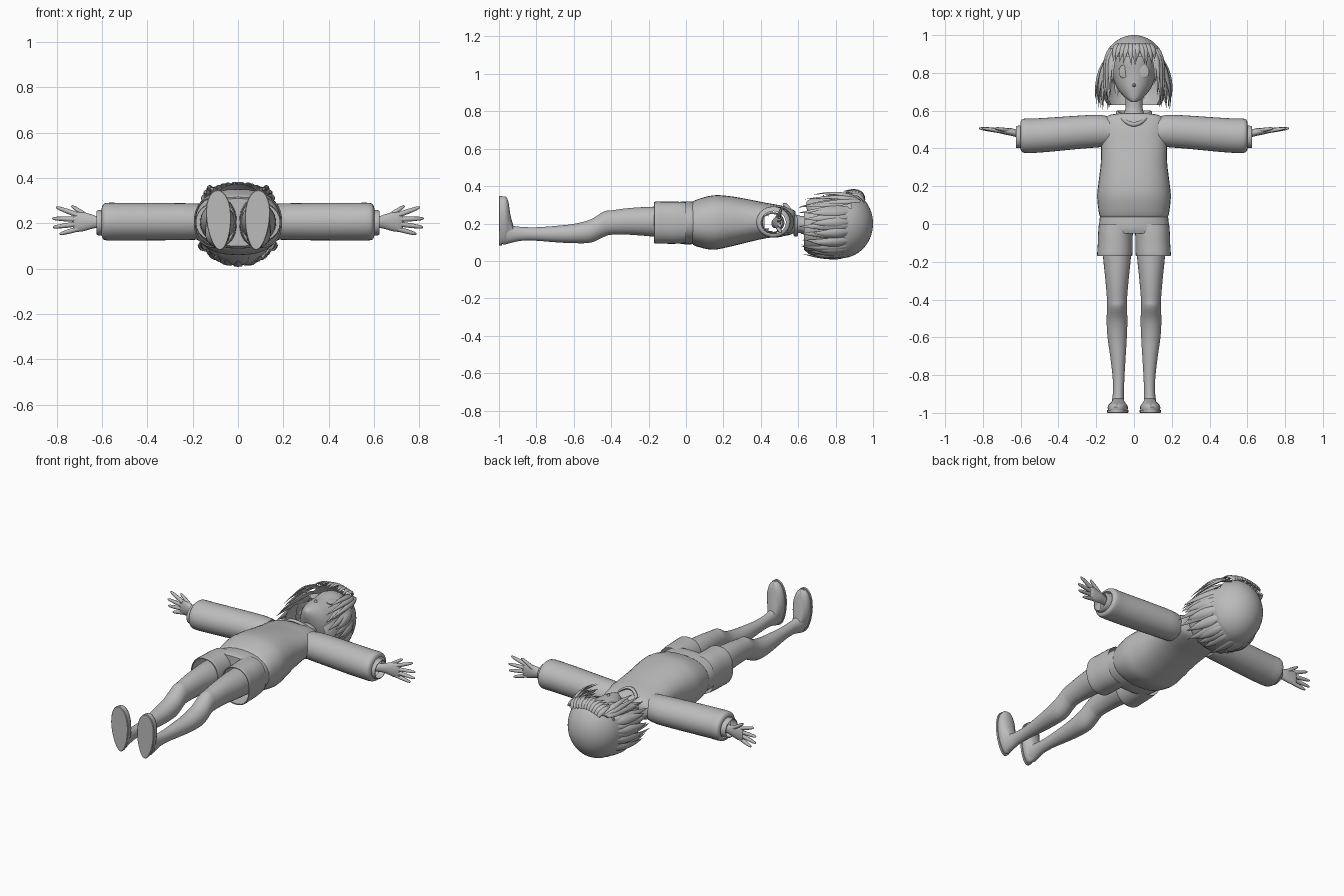
import bpy, bmesh, math, random
from mathutils import Vector as V

random.seed(4)
cube = bpy.data.objects.get("Cube")
if cube:
    bpy.data.objects.remove(cube)

grey = bpy.data.materials.new("plain_grey")
grey.use_nodes = True
grey.diffuse_color = (0.5, 0.5, 0.5, 1)
grey.node_tree.nodes["Principled BSDF"].inputs["Base Color"].default_value = (0.5, 0.5, 0.5, 1)


def finish(name, bm, angle=50):
    bmesh.ops.recalc_face_normals(bm, faces=bm.faces[:])
    mesh = bpy.data.meshes.new(name)
    bm.to_mesh(mesh)
    bm.free()
    obj = bpy.data.objects.new(name, mesh)
    bpy.context.collection.objects.link(obj)
    mesh.materials.append(grey)
    bpy.ops.object.select_all(action='DESELECT')
    obj.select_set(True)
    bpy.context.view_layer.objects.active = obj
    bpy.ops.object.shade_smooth_by_angle(angle=math.radians(angle))
    return obj


def loft(bm, rings, caps=(False, False), closed=True):
    """Skin a list of point rings."""
    rows = [[bm.verts.new(p) for p in r] for r in rings]
    n = len(rows[0])
    for a, b in zip(rows, rows[1:]):
        for i in range(n if closed else n - 1):
            j = (i + 1) % n
            bm.faces.new((a[i], a[j], b[j], b[i]))
    if caps[0]:
        bm.faces.new(rows[0])
    if caps[1]:
        bm.faces.new(rows[-1])


def smooth(table, steps=4):
    """Catmull-Rom refinement of profile rows."""
    out = []
    for i in range(len(table) - 1):
        p = [table[max(0, min(len(table) - 1, i + k))] for k in (-1, 0, 1, 2)]
        for s in range(steps):
            t = s / steps
            out.append([b + .5 * t * (c - a + t * (2*a - 5*b + 4*c - d + t * (3*(b - c) + d - a)))
                        for a, b, c, d in zip(*p)])
    return out + [table[-1]]


def oval(y, cx, hw, zb, zf, n=32, power=1.0):
    """Ring across the body: y station, centre x, half width, back and front z."""
    ring = []
    for i in range(n):
        a = math.tau * i / n
        c, s = math.cos(a), math.sin(a)
        ring.append(V((cx + hw * math.copysign(abs(c) ** power, c), y,
                       (zb + zf) / 2 + (zf - zb) / 2 * math.copysign(abs(s) ** power, s))))
    return ring


def body(name, rows, caps=(False, False), power=1.0, steps=4, angle=50):
    bm = bmesh.new()
    loft(bm, [oval(*r, power=power) for r in smooth(rows, steps)], caps)
    return finish(name, bm, angle)


def lock(bm, a, b, c, width, thick, n=8):
    """Flattened tapering strand along a quadratic curve."""
    a, b, c = V(a), V(b), V(c)
    rings = []
    for k in range(n + 1):
        t = k / n
        p = a * (1 - t) ** 2 + b * 2 * t * (1 - t) + c * t * t
        tan = ((b - a) * (1 - t) + (c - b) * t).normalized()
        out = p - V((0, p.y - .03, .19))
        out = (out - tan * out.dot(tan)).normalized()
        side = tan.cross(out)
        w = max(.04, (1 - t ** 2.2) * min(1, .5 + 2 * t))
        rings.append([p + side * math.cos(q) * width * w + out * math.sin(q) * thick * w
                      for q in [math.tau * i / 8 for i in range(8)]])
    loft(bm, rings, (True, True))


# Sweater body, with arm openings
torso = body("sweater_body", [
    (.03, 0, .172, .10, .305), (.05, 0, .184, .08, .325), (.14, 0, .195, .06, .35),
    (.22, 0, .188, .073, .348), (.32, 0, .176, .097, .332), (.42, 0, .174, .12, .312),
    (.5, 0, .174, .13, .298), (.55, 0, .165, .138, .284), (.575, 0, .135, .148, .272),
    (.585, 0, .085, .155, .262)], power=.85)
bm = bmesh.new()
bm.from_mesh(torso.data)
hole = [f for f in bm.faces if abs(f.calc_center_median().x) > .1
        and (V(f.calc_center_median().yz) - V((.485, .21))).length < .062]
bmesh.ops.delete(bm, geom=hole, context='FACES')
bm.to_mesh(torso.data)
bm.free()

# Collar band dipping at the front
bm = bmesh.new()
rings = []
for i in range(41):
    a = math.tau * i / 40
    dip = max(0, math.sin(a)) ** 2
    mid = V((.088 * math.cos(a), .588 - .06 * dip, .21 + .073 * math.sin(a) + .02 * dip))
    out = V((math.cos(a), 0, math.sin(a)))
    rings.append([mid + out * .008 * math.cos(q) + V((0, .012 * math.sin(q), 0))
                  for q in [math.tau * k / 8 for k in range(8)]])
loft(bm, rings)
finish("collar", bm)

# Neck and head
body("neck", [(.54, 0, .07, .14, .25), (.58, 0, .055, .148, .25), (.62, 0, .045, .15, .24),
              (.7, 0, .045, .14, .24)])
body("head", [(.645, 0, .012, .28, .318), (.66, 0, .036, .23, .328), (.69, 0, .068, .15, .334),
              (.73, 0, .095, .09, .338), (.8, 0, .117, .06, .338), (.88, 0, .122, .06, .342),
              (.94, 0, .1, .09, .32), (.975, 0, .05, .14, .26)], (True, True))
bm = bmesh.new()
bmesh.ops.create_cone(bm, segments=8, radius1=.012, radius2=.002, depth=.02, cap_ends=True)
bmesh.ops.translate(bm, verts=bm.verts, vec=(0, .735, .342))
finish("nose", bm)

# Waist of the shorts
body("shorts_waist", [(.07, 0, .168, .1, .31), (.04, 0, .18, .09, .317), (-.02, 0, .186, .09, .318),
                      (-.05, 0, .186, .1, .31)], (False, True), .9)

for sx, tag in ((1, "left"), (-1, "right")):
    # Shorts leg, open at the hem
    body(tag + "_shorts_leg", [(.0, sx*.093, .093, .095, .314), (-.05, sx*.098, .092, .092, .317),
                               (-.11, sx*.1, .092, .092, .317), (-.165, sx*.102, .093, .093, .317),
                               (-.168, sx*.102, .086, .1, .31)], power=.88, angle=35)
    # Bare leg
    body(tag + "_leg", [
        (-.05, sx*.09, .078, .12, .29), (-.17, sx*.09, .074, .13, .29), (-.3, sx*.09, .061, .14, .283),
        (-.4, sx*.09, .053, .14, .27), (-.44, sx*.09, .052, .128, .264), (-.51, sx*.09, .055, .098, .222),
        (-.6, sx*.089, .051, .095, .198), (-.7, sx*.085, .041, .1, .187), (-.8, sx*.082, .032, .108, .18),
        (-.88, sx*.082, .029, .108, .182), (-.93, sx*.084, .032, .098, .19), (-.96, sx*.085, .035, .09, .21)],
        (True, True))
    # Slipper upper and flat sole; toes splay slightly outward
    for part, rows in (("slipper", [(-.985, .051, .09, .343), (-.97, .053, .088, .346), (-.957, .048, .09, .338),
                                    (-.948, .04, .093, .31), (-.938, .034, .096, .24), (-.925, .03, .1, .195)]),
                       ("sole", [(-1, .052, .085, .345), (-.997, .055, .082, .348), (-.985, .055, .082, .348)])):
        bm = bmesh.new()
        rings = []
        for y, hw, zb, zf in rows:
            ring = oval(y, sx * .085, hw, zb, zf)
            for p in ring:
                h = p.z - .215
                p.x = sx * .085 + (p.x - sx * .085) * (1 + h * 1.3) + sx * h * .04
            rings.append(ring)
        loft(bm, rings, (True, True))
        finish(tag + "_" + part, bm, 40)

    # Sleeve and inner cuff: rows of x, centre y, centre z, radius in y, radius in z
    for part, rows in (("sleeve", [(.13, .49, .208, .078, .075), (.19, .492, .208, .086, .08), (.3, .485, .208, .088, .082),
                                   (.42, .475, .208, .09, .083), (.52, .468, .208, .091, .083), (.575, .467, .208, .091, .083),
                                   (.595, .468, .207, .084, .077), (.602, .468, .206, .066, .06)]),
                       ("cuff", [(.58, .468, .205, .058, .055), (.605, .462, .203, .06, .056), (.622, .46, .203, .058, .054),
                                 (.624, .46, .203, .052, .048)])):
        bm = bmesh.new()
        loft(bm, [[V((sx*x, cy + ry * math.cos(q), cz + rz * math.sin(q)))
                   for q in [math.tau * k / 32 for k in range(32)]] for x, cy, cz, ry, rz in smooth(rows)])
        finish(tag + "_" + part, bm)

    # Palm, then four fingers and a thumb
    bm = bmesh.new()
    palm = [(.58, .476, .2, .02, .025), (.62, .48, .205, .02, .025), (.65, .487, .208, .02, .033),
            (.69, .492, .207, .017, .043), (.72, .496, .206, .013, .042), (.728, .497, .206, .008, .036)]
    loft(bm, [[V((sx*x, cy + ry * math.cos(q), cz + rz * math.sin(q)))
               for q in [math.tau * k / 16 for k in range(16)]] for x, cy, cz, ry, rz in smooth(palm, 2)], (True, True))
    for x0, z0, x1, z1 in ((.71, .238, .803, .272), (.715, .218, .82, .222), (.715, .197, .817, .183),
                           (.705, .176, .787, .153), (.65, .22, .735, .278)):
        a, b = V((sx*x0, .493, z0)), V((sx*x1, .507, z1))
        across = (b - a).cross(V((0, 1, 0))).normalized()
        loft(bm, [[a.lerp(b, t) + across * r * math.cos(q) + V((0, r * math.sin(q), 0))
                   for q in [math.tau * k / 8 for k in range(8)]]
                  for t, r in ((0, .0115), (.5, .0105), (.85, .008), (.97, .005), (1, .002))], (True, True))
    finish(tag + "_hand", bm)

    # Thin eye plates on the face
    bm = bmesh.new()
    loft(bm, [[V((sx*.056 + r * .024 * math.cos(q), .807 + r * .034 * math.sin(q), z - sx * math.cos(q) * sx * sx * .004 * sx))
               for q in [math.tau * k / 20 for k in range(20)]] for r, z in ((1, .324), (1, .329), (.8, .33))], (False, True))
    finish(tag + "_eye", bm)

# Hair crown: ellipsoid with the face opening removed
bm = bmesh.new()
bmesh.ops.create_uvsphere(bm, u_segments=40, v_segments=28, radius=1)
for v in bm.verts:
    v.co = V((v.co.x * .164, .83 + v.co.z * .17, .2 + v.co.y * .185))
cut = [f for f in bm.faces if f.calc_center_median().y < .76
       or (f.calc_center_median().z > .27 and f.calc_center_median().y < .89)]
bmesh.ops.delete(bm, geom=cut, context='FACES')
finish("hair_crown", bm)

# Inner bob shell wrapping back and sides
bm = bmesh.new()
loft(bm, [[V((w * math.cos(a), y, .19 + d * math.sin(a)))
           for a in [math.radians(-212 + 244 * k / 30) for k in range(31)]]
          for y, w, d in ((.87, .158, .17), (.8, .163, .176), (.72, .165, .172), (.66, .158, .155), (.63, .14, .13))], closed=False)
finish("hair_bob", bm)

# Layered locks around back and sides
bm = bmesh.new()
for layer, (count, tip, reach) in enumerate(((19, .615, 1.0), (15, .66, 1.06))):
    for k in range(count):
        a = math.radians(-222 + 264 * k / (count - 1))
        c, s = math.cos(a), math.sin(a)
        flare = random.uniform(.98, 1.08) * reach
        y_end = tip + random.uniform(-.015, .025) + .02 * max(0, -s)
        lock(bm, (.152 * c, .87, .2 + .17 * s), (.195 * c * reach, .76, .19 + .185 * s),
             (.185 * c * flare, y_end, .19 + .145 * s * flare), .027, .012)
finish("hair_locks", bm)

# Fringe and face-framing strands
bm = bmesh.new()
for k in range(11):
    x = -.115 + .023 * k
    z = .385 - 1.8 * x * x
    lock(bm, (x * .75, .955, z - .045), (x * .95, .93, z + .012),
         (x + random.uniform(-.012, .012), .87 - random.uniform(0, .03), z - .012), .017, .007)
for sx in (1, -1):
    for x, y, z in ((.108, .74, .345), (.122, .68, .355), (.138, .635, .33), (.15, .65, .3)):
        lock(bm, (sx * x * .85, .93, .32), (sx * (x + .02), .84, z + .025), (sx * x, y, z), .017, .009)
finish("hair_fringe", bm)
